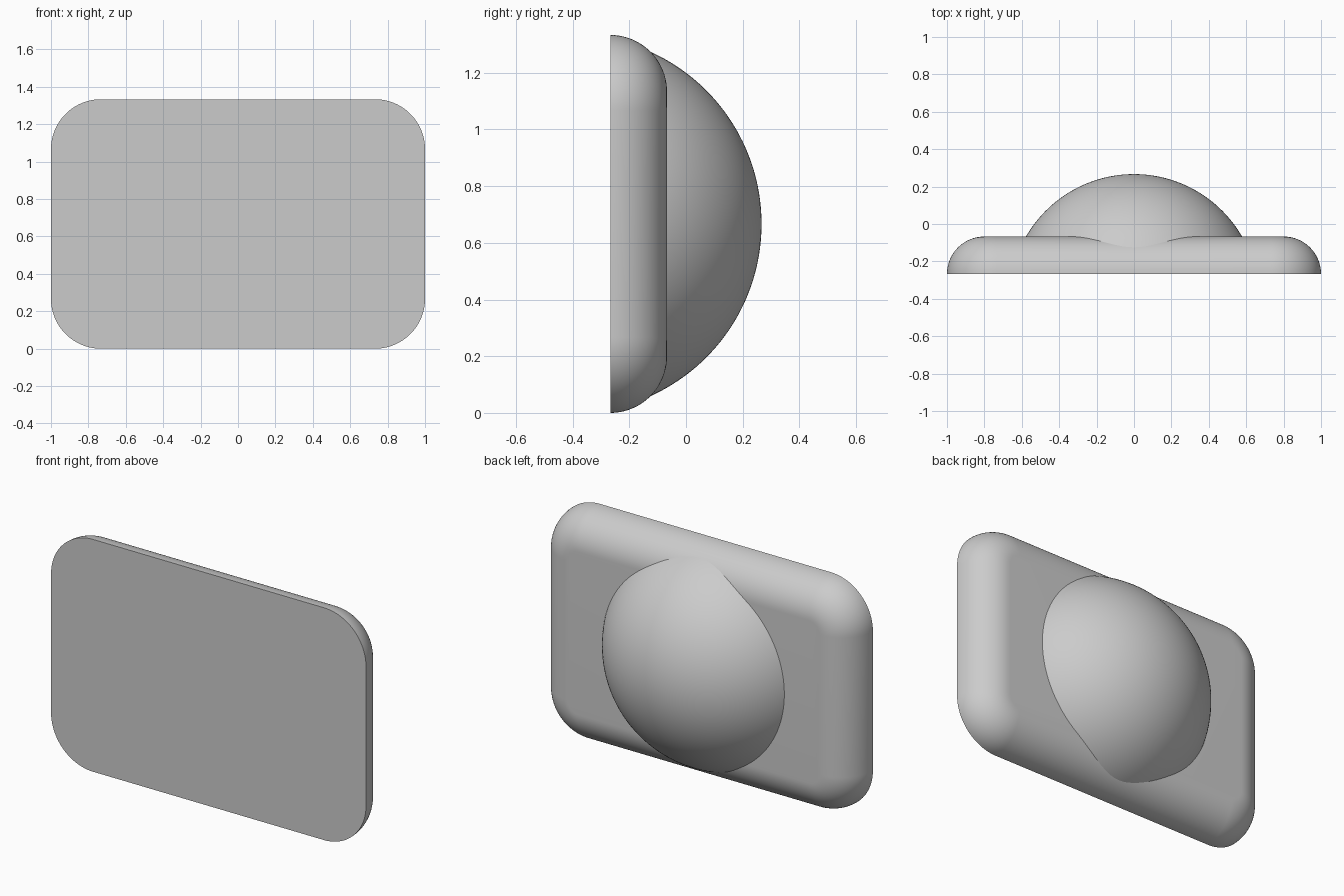
import bpy, bmesh
from math import sin, cos, pi, asin, sqrt

cube = bpy.data.objects.get("Cube")
if cube:
    bpy.data.objects.remove(cube, do_unlink=True)

HALF_W, HALF_H = 1.0, 2 / 3          # plate half size
FRONT, BACK = -0.267, -0.067         # plate depth range
CORNER, FILLET = 0.267, 0.2
DOME_R, DOME_Y = 2 / 3, -0.4         # sphere whose cap forms the dome

grey = bpy.data.materials.new("mid_grey")
grey.use_nodes = True
grey.diffuse_color = (0.6, 0.6, 0.6, 1)
grey.node_tree.nodes["Principled BSDF"].inputs["Base Color"].default_value = (0.6, 0.6, 0.6, 1)


def rounded_ring(inset, y, steps=24):
    """Rounded rectangle in the xz plane, shrunk by inset."""
    r = CORNER - inset
    pts = []
    for q, (sx, sz) in enumerate([(1, 1), (-1, 1), (-1, -1), (1, -1)]):
        for i in range(steps + 1):
            a = (q + i / steps) * pi / 2
            pts.append((sx * (HALF_W - CORNER) + r * cos(a), y,
                        HALF_H + sz * (HALF_H - CORNER) + r * sin(a)))
    return pts


def circle_ring(r, y, steps=128):
    return [(r * cos(2 * pi * i / steps), y, HALF_H + r * sin(2 * pi * i / steps))
            for i in range(steps)]


def loft(name, rings):
    """Skin matching rings and cap both ends."""
    bm = bmesh.new()
    loops = [[bm.verts.new(p) for p in ring] for ring in rings]
    n = len(loops[0])
    for a, b in zip(loops, loops[1:]):
        for i in range(n):
            j = (i + 1) % n
            bm.faces.new((a[i], a[j], b[j], b[i]))
    bm.faces.new(loops[0])
    bm.faces.new(loops[-1])
    bmesh.ops.recalc_face_normals(bm, faces=bm.faces)
    mesh = bpy.data.meshes.new(name)
    bm.to_mesh(mesh)
    bm.free()
    mesh.materials.append(grey)
    obj = bpy.data.objects.new(name, mesh)
    bpy.context.collection.objects.link(obj)
    bpy.ops.object.select_all(action="DESELECT")
    obj.select_set(True)
    bpy.context.view_layer.objects.active = obj
    bpy.ops.object.shade_smooth_by_angle(angle=pi / 6)
    return obj


# Plate: flat front, back edge rounded by a quarter circle
angles = [i / 20 * pi / 2 for i in range(21)]
loft("plate", [rounded_ring(FILLET * (1 - cos(a)), FRONT + FILLET * sin(a)) for a in angles])

# Dome: spherical cap sunk into the back of the plate
start = asin((-0.2 - DOME_Y) / DOME_R)
lats = [start + (pi / 2 - 0.01 - start) * i / 40 for i in range(41)]
loft("dome", [circle_ring(DOME_R * cos(a), DOME_Y + DOME_R * sin(a)) for a in lats])
